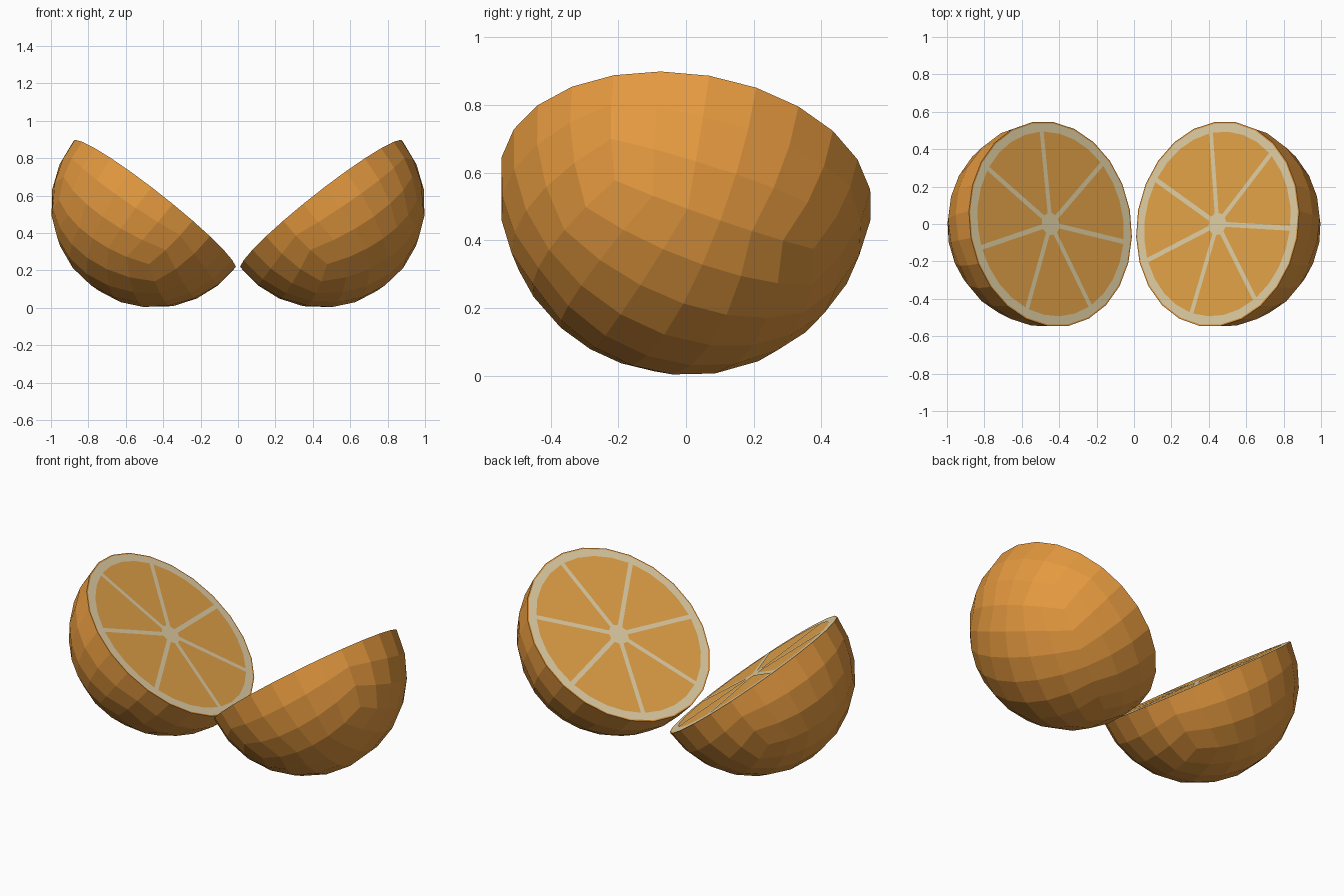
import bpy, bmesh
from math import pi, tan, sin, cos, asin, radians
from mathutils import Vector, Matrix

if "Cube" in bpy.data.objects:
    bpy.data.objects.remove(bpy.data.objects["Cube"])

R = 0.553          # fruit radius
N = 6              # cells per side of the cube-sphere
SEGMENTS = 7


def material(name, color):
    m = bpy.data.materials.new(name)
    m.diffuse_color = (*color, 1)
    m.use_nodes = True
    m.node_tree.nodes["Principled BSDF"].inputs["Base Color"].default_value = m.diffuse_color
    return m


PEEL = material("peel_orange", (0.78, 0.32, 0.05))
PITH = material("pith_cream", (0.80, 0.67, 0.40))
FLESH = material("flesh_orange", (0.82, 0.39, 0.07))


def finish(bm, name, mat, frame):
    me = bpy.data.meshes.new(name)
    bm.to_mesh(me)
    bm.free()
    me.materials.append(mat)
    ob = bpy.data.objects.new(name, me)
    ob.matrix_world = frame
    bpy.context.collection.objects.link(ob)


def polar(r, a, z=0.0):
    return Vector((r * cos(a), r * sin(a), z))


def peel(name, frame, yaw):
    # lower half of a cube-sphere with a thin lip around the cut
    bm = bmesh.new()
    bmesh.ops.create_cube(bm, size=2)
    bmesh.ops.subdivide_edges(bm, edges=bm.edges[:], cuts=N - 1, use_grid_fill=True)
    bmesh.ops.delete(bm, geom=[v for v in bm.verts if v.co.z > 0.01], context='VERTS')
    for v in bm.verts:
        v.co = Vector([tan(c * pi / 4) for c in v.co]).normalized() * R
    rim = [e for e in bm.edges if e.is_boundary]
    new = bmesh.ops.extrude_edge_only(bm, edges=rim)["geom"]
    for v in new:
        if isinstance(v, bmesh.types.BMVert):
            v.co *= 0.985
    bmesh.ops.rotate(bm, verts=bm.verts[:], matrix=Matrix.Rotation(yaw, 3, 'Z'))
    bmesh.ops.recalc_face_normals(bm, faces=bm.faces[:])
    bm.faces.ensure_lookup_table()
    low = min(bm.faces, key=lambda f: f.calc_center_median().z)
    if low.normal.z > 0:
        bmesh.ops.reverse_faces(bm, faces=bm.faces[:])
    finish(bm, name, PEEL, frame)


def pith(name, frame, yaw):
    # flat disc across the cut
    bm = bmesh.new()
    bm.faces.new([bm.verts.new(polar(R * 0.985, yaw + 2 * pi * i / (4 * N)))
                  for i in range(4 * N)])
    finish(bm, name, PITH, frame)


def flesh(name, frame, phase):
    # juicy wedges separated by narrow membranes
    bm = bmesh.new()
    r_in, r_out, w, step = 0.06, 0.497, 0.013, 2 * pi / SEGMENTS
    for k in range(SEGMENTS):
        a0 = phase + k * step
        d = asin(w / r_out)
        pts = [polar(r_out, a0 + d + (step - 2 * d) * i / 4, 0.002) for i in range(5)]
        d = asin(w / r_in)
        pts += [polar(r_in, a0 + step - d, 0.002), polar(r_in, a0 + d, 0.002)]
        bm.faces.new([bm.verts.new(p) for p in pts])
    finish(bm, name, FLESH, frame)


# two halves leaning towards each other
for side, s, phase in (("left", -1, 97), ("right", 1, 95)):
    n = Vector((-s * 0.615, 0.115, 0.78)).normalized()
    e2 = Vector((0, n.z, -n.y)).normalized()
    e1 = e2.cross(n)
    frame = Matrix.Translation((s * 0.447, 0, R)) @ Matrix((e1, e2, n)).transposed().to_4x4()
    yaw = radians(17 * s)
    peel(side + "_half_peel", frame, yaw)
    pith(side + "_half_pith", frame, yaw)
    flesh(side + "_half_flesh", frame, radians(phase))
